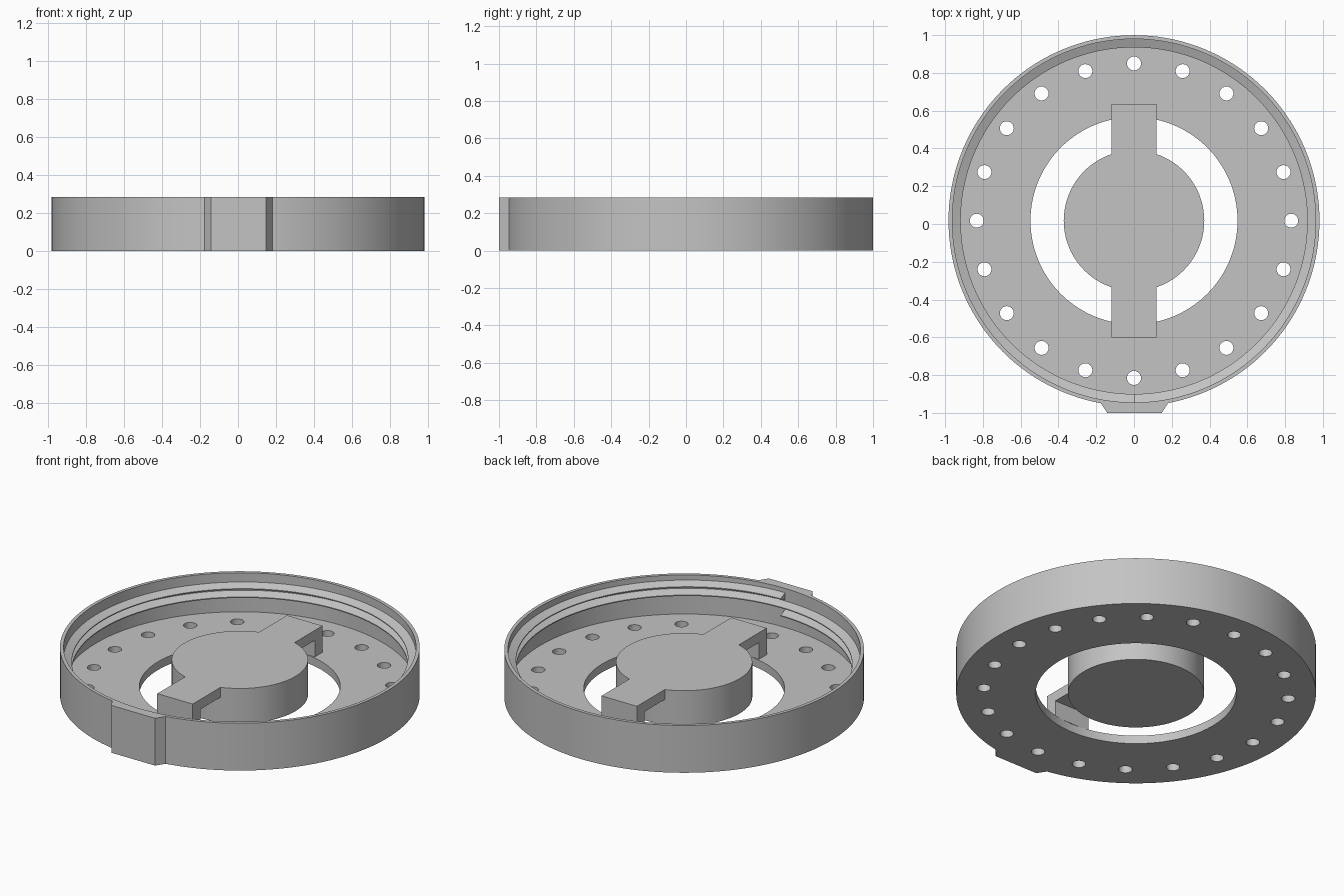
import bpy, bmesh, math

CY = 0.0175          # centre of the round parts
R_OUT, R_WALL, R_TIP, R_HOLE = 0.982, 0.962, 0.9175, 0.548
HEIGHT, FLOOR, HUB_TOP = 0.285, 0.05, 0.21
SEG = 144

cube = bpy.data.objects.get("Cube")
if cube:
    bpy.data.objects.remove(cube)

grey = bpy.data.materials.new("plain grey")
grey.use_nodes = True
colour = (0.55, 0.55, 0.55, 1)
grey.diffuse_color = colour
grey.node_tree.nodes["Principled BSDF"].inputs["Base Color"].default_value = colour


def make(name, bm):
    bmesh.ops.recalc_face_normals(bm, faces=bm.faces)
    mesh = bpy.data.meshes.new(name)
    bm.to_mesh(mesh)
    bm.free()
    obj = bpy.data.objects.new(name, mesh)
    bpy.context.collection.objects.link(obj)
    mesh.materials.append(grey)
    return obj


def sweep(name, sections, closed):
    """Skin a list of equal cross-sections, capping the ends if open."""
    bm = bmesh.new()
    rings = [[bm.verts.new(p) for p in s] for s in sections]
    n = len(rings[0])
    pairs = list(zip(rings, rings[1:]))
    if closed:
        pairs.append((rings[-1], rings[0]))
    for a, b in pairs:
        for i in range(n):
            j = (i + 1) % n
            bm.faces.new((a[i], a[j], b[j], b[i]))
    if not closed:
        bm.faces.new(rings[0])
        bm.faces.new(rings[-1])
    return make(name, bm)


def around(profile, angle, lift=0):
    c, s = math.cos(angle), math.sin(angle)
    return [(r * c, CY + r * s, z + lift) for r, z in profile]


def cylinder(bm, x, y, radius, z0, z1, segments):
    verts = bmesh.ops.create_cone(bm, cap_ends=True, segments=segments, radius1=radius,
                                  radius2=radius, depth=z1 - z0)["verts"]
    bmesh.ops.translate(bm, verts=verts, vec=(x, y, (z0 + z1) / 2))


def boolean(obj, cutter, operation):
    mod = obj.modifiers.new(operation.lower(), "BOOLEAN")
    mod.object, mod.operation, mod.solver = cutter, operation, "EXACT"
    bpy.ops.object.select_all(action="DESELECT")
    bpy.context.view_layer.objects.active = obj
    obj.select_set(True)
    bpy.ops.object.modifier_apply(modifier=mod.name)
    bpy.data.objects.remove(cutter)


# Round tray: floor with a large opening and a thin wall
tray_profile = [(R_HOLE, 0), (R_OUT, 0), (R_OUT, HEIGHT), (R_WALL, HEIGHT),
                (R_WALL, FLOOR), (R_HOLE, FLOOR)]
tray = sweep("tray", [around(tray_profile, math.tau * i / SEG) for i in range(SEG)], True)

# Ring of bolt holes through the floor
bm = bmesh.new()
for i in range(20):
    a = math.tau * i / 20
    cylinder(bm, 0.8325 * math.cos(a), CY + 0.8325 * math.sin(a), 0.037, -0.05, 0.1, 24)
boolean(tray, make("bolt_hole_cutter", bm), "DIFFERENCE")

# Two turns of internal thread, starting and ending at the front
PITCH, TURNS = 0.05, 2
thread_profile = [(R_WALL + 0.004, -0.024), (R_TIP, -0.003),
                  (R_TIP, 0.003), (R_WALL + 0.004, 0.024)]
steps = SEG * TURNS
thread = sweep("inner_thread",
               [around(thread_profile, math.tau * i / SEG - math.pi / 2,
                       0.237 - PITCH * i / SEG) for i in range(steps + 1)], False)

# Tapered tab on the front of the wall
tab_outline = [(-0.178, -0.946), (0.182, -0.946), (0.147, -1.0), (-0.142, -1.0)]
tab = sweep("front_tab", [[(x, y, z) for x, y in tab_outline] for z in (0, HEIGHT)], False)

# Central hub with a stepped bridge resting on the floor at both ends
bm = bmesh.new()
cylinder(bm, 0, CY, 0.372, 0, HUB_TOP, 96)
hub = make("hub", bm)
END, LEG, UNDER = 0.6175, 0.545, 0.15
bridge_outline = [(-END, FLOOR), (-LEG, FLOOR), (-LEG, UNDER), (LEG, UNDER),
                  (LEG, FLOOR), (END, FLOOR), (END, HUB_TOP), (-END, HUB_TOP)]
bridge = sweep("bridge", [[(x, CY + y, z) for y, z in bridge_outline]
                          for x in (-0.118, 0.118)], False)
boolean(hub, bridge, "UNION")

# Smooth the round surfaces and keep the edges crisp
bpy.ops.object.select_all(action="DESELECT")
for obj in (tray, thread, hub):
    obj.select_set(True)
    bpy.context.view_layer.objects.active = obj
bpy.ops.object.shade_smooth_by_angle(angle=math.radians(30))
